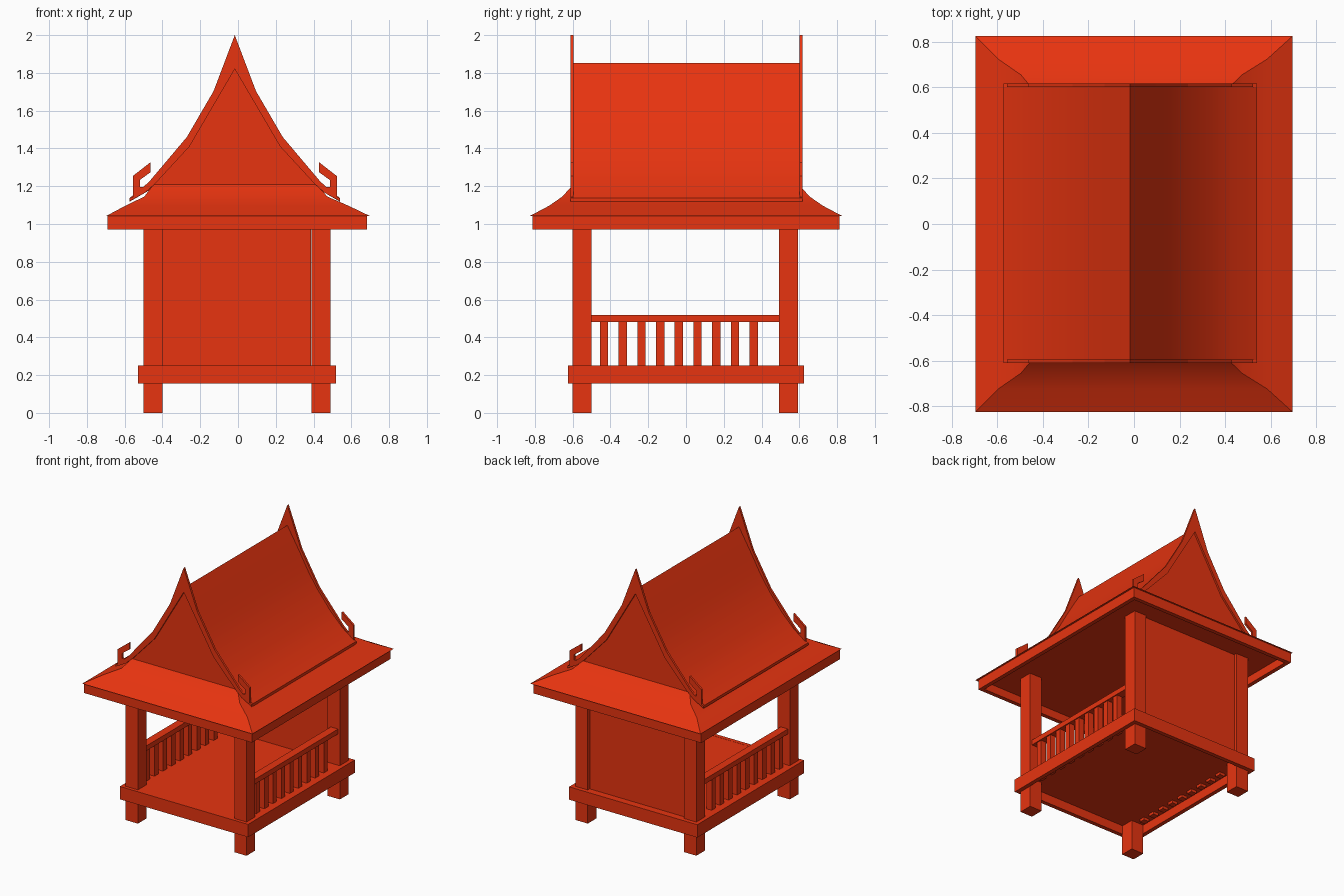
import bpy

if "Cube" in bpy.data.objects:
    bpy.data.objects.remove(bpy.data.objects["Cube"], do_unlink=True)

red = bpy.data.materials.new("painted red")
red.use_nodes = True
COLOUR = (0.8, 0.034, 0.005, 1)
red.diffuse_color = COLOUR
red.node_tree.nodes["Principled BSDF"].inputs["Base Color"].default_value = COLOUR

CX = -0.005      # centre of the base
RX = -0.017      # centre of the upper roof
RY = 0.003


def make(name, verts, faces, smooth=False):
    mesh = bpy.data.meshes.new(name)
    mesh.from_pydata(verts, [], faces)
    mesh.materials.append(red)
    obj = bpy.data.objects.new(name, mesh)
    bpy.context.collection.objects.link(obj)
    bpy.ops.object.select_all(action='DESELECT')
    obj.select_set(True)
    bpy.context.view_layer.objects.active = obj
    # consistent outward normals
    bpy.ops.object.mode_set(mode='EDIT')
    bpy.ops.mesh.select_all(action='SELECT')
    bpy.ops.mesh.normals_make_consistent(inside=False)
    bpy.ops.object.mode_set(mode='OBJECT')
    if smooth:
        bpy.ops.object.shade_smooth_by_angle(angle=0.6)
    return obj


def box(name, x0, x1, y0, y1, z0, z1):
    verts = [(x, y, z) for x in (x0, x1) for y in (y0, y1) for z in (z0, z1)]
    faces = [(0, 1, 3, 2), (4, 6, 7, 5), (0, 4, 5, 1),
             (2, 3, 7, 6), (0, 2, 6, 4), (1, 5, 7, 3)]
    return make(name, verts, faces)


def extrude_y(name, outline, y0, y1, smooth=False):
    """Extrude an x-z outline from y0 to y1."""
    n = len(outline)
    verts = [(x, y, z) for y in (y0, y1) for x, z in outline]
    faces = [(i, (i + 1) % n, n + (i + 1) % n, n + i) for i in range(n)]
    faces += [tuple(range(n)), tuple(range(2 * n - 1, n - 1, -1))]
    return make(name, verts, faces, smooth)


def mirrored(right_half):
    """Mirror points that start and end on the centre line into a closed shape."""
    left_half = [(-x, z) for x, z in reversed(right_half) if x > 0]
    return [(RX + x, z) for x, z in right_half + left_half]


def frame(name, hx, hy, z0, z1, t):
    """Four beams around a rectangle."""
    for label, s in (("right", -1), ("left", 1)):
        a, b = sorted((CX + s * hx, CX + s * (hx - t)))
        box(f"{name}_{label}", a, b, -hy, hy, z0, z1)
    for label, s in (("front", -1), ("back", 1)):
        a, b = sorted((s * hy, s * (hy - t)))
        box(f"{name}_{label}", CX - hx + t, CX + hx - t, a, b, z0, z1)


# Platform
frame("platform_beam", 0.525, 0.625, 0.155, 0.25, 0.03)
box("floor", CX - 0.5, CX + 0.5, -0.6, 0.6, 0.22, 0.249)

# Posts, railings
for side, s in (("right", -1), ("left", 1)):
    for end, y in (("front", -0.55), ("back", 0.542)):
        x = CX + s * 0.445
        box(f"{end}_{side}_post", x - 0.05, x + 0.05, y - 0.05, y + 0.05, 0, 1.04)
    x = CX + s * 0.45
    box(f"{side}_rail", x - 0.03, x + 0.03, -0.5, 0.492, 0.48, 0.517)
    for i in range(9):
        y = -0.434 + i * 0.099
        box(f"{side}_baluster_{i + 1}", x - 0.022, x + 0.022,
            y - 0.022, y + 0.022, 0.2, 0.485)

# Back wall
box("back_wall", -0.405, 0.387, 0.52, 0.57, 0.245, 1.04)

# Eaves and ceiling
frame("fascia", 0.687, 0.812, 0.97, 1.043, 0.03)
box("ceiling", CX - 0.66, CX + 0.66, -0.785, 0.785, 1.03, 1.042)

# Flared lower roof: stacked rectangular rings
rings = [(0.697, 0.826, 1.043), (0.59, 0.724, 1.097),
         (0.485, 0.655, 1.145), (0.43, 0.596, 1.21)]
verts, faces = [], []
for k, (hx, hy, z) in enumerate(rings):
    c = RX * k / 3
    verts += [(c - hx, -hy, z), (c + hx, -hy, z), (c + hx, hy, z), (c - hx, hy, z)]
    if k:
        b = 4 * k
        faces += [(b - 4 + i, b - 4 + (i + 1) % 4, b + (i + 1) % 4, b + i)
                  for i in range(4)]
faces += [(3, 2, 1, 0), (12, 13, 14, 15)]
make("lower_roof", verts, faces, smooth=True)

# Steep curved upper roof
upper = [(0, 1.852), (0.105, 1.675), (0.175, 1.55), (0.25, 1.44),
         (0.35, 1.315), (0.45, 1.215), (0.557, 1.138), (0.557, 1.118),
         (0.45, 1.18), (0.24, 1.41), (0, 1.8)]
extrude_y("upper_roof", mirrored(upper), RY - 0.6, RY + 0.6, smooth=True)

# Gables, and bargeboards with a spire and hooked ends
gable = [(0, 1.835), (0.245, 1.425), (0.43, 1.2), (0, 1.2)]
board = [(0, 2.0), (0.112, 1.704), (0.254, 1.46), (0.45, 1.228),
         (0.485, 1.195), (0.503, 1.195), (0.503, 1.233), (0.445, 1.275),
         (0.445, 1.328), (0.54, 1.254), (0.54, 1.143), (0.557, 1.137),
         (0.557, 1.12), (0.476, 1.165), (0.42, 1.215), (0.24, 1.41), (0, 1.82)]
for end, s in (("front", -1), ("back", 1)):
    a, b = sorted((RY + s * 0.598, RY + s * 0.614))
    extrude_y(f"{end}_bargeboard", mirrored(board), a, b)
    a, b = sorted((RY + s * 0.57, RY + s * 0.601))
    extrude_y(f"{end}_gable", mirrored(gable), a, b)
